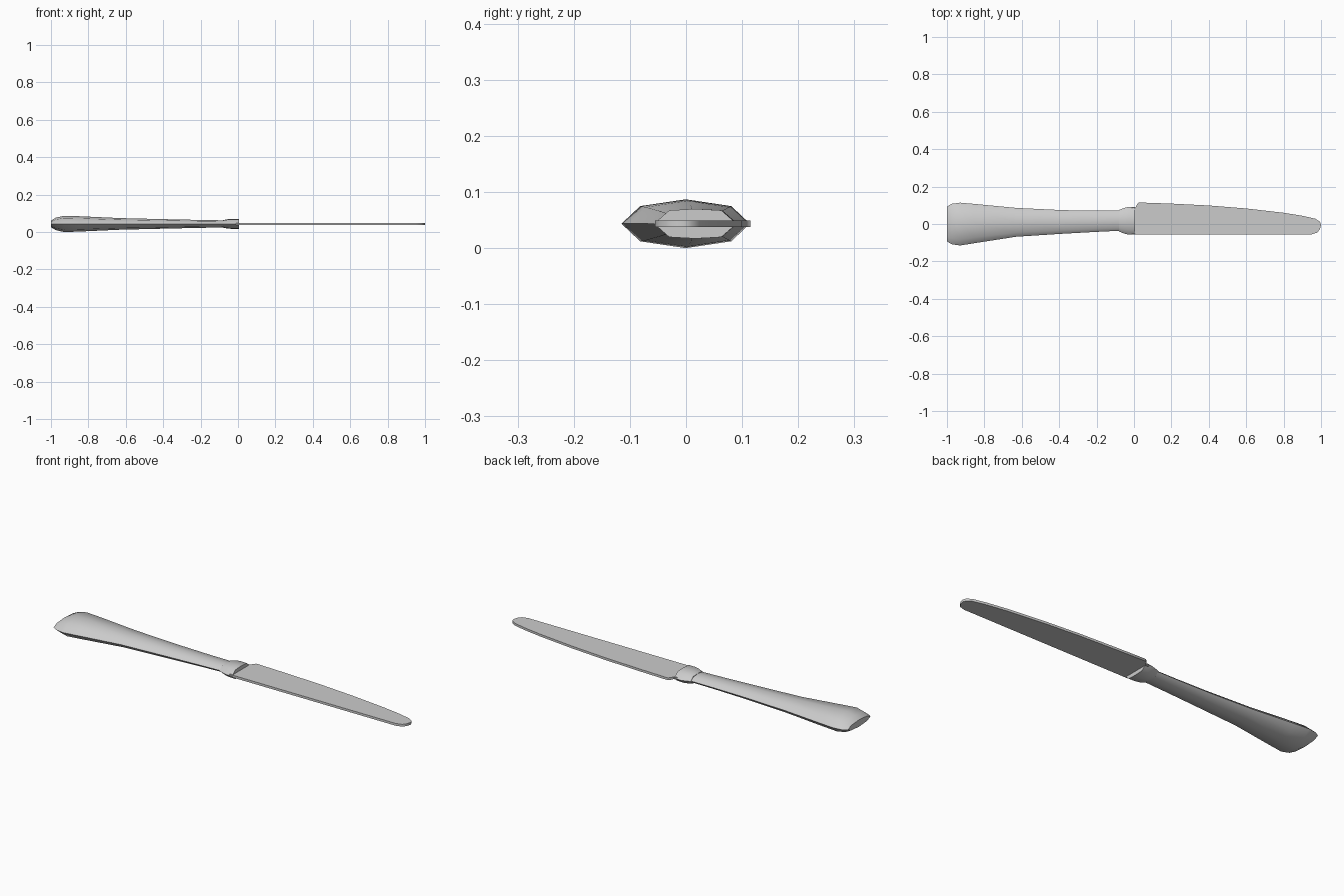
import bpy
import bmesh
import math

MID_Z = 0.0435

cube = bpy.data.objects.get("Cube")
if cube:
    bpy.data.objects.remove(cube, do_unlink=True)

steel = bpy.data.materials.new("brushed grey steel")
steel.use_nodes = True
steel.diffuse_color = (0.6, 0.6, 0.6, 1)
steel.node_tree.nodes["Principled BSDF"].inputs["Base Color"].default_value = (0.6, 0.6, 0.6, 1)


def finish(name, bm, angle):
    bmesh.ops.recalc_face_normals(bm, faces=bm.faces)
    mesh = bpy.data.meshes.new(name)
    bm.to_mesh(mesh)
    bm.free()
    mesh.materials.append(steel)
    obj = bpy.data.objects.new(name, mesh)
    bpy.context.collection.objects.link(obj)
    bpy.ops.object.select_all(action="DESELECT")
    obj.select_set(True)
    bpy.context.view_layer.objects.active = obj
    bpy.ops.object.shade_smooth_by_angle(angle=math.radians(angle))
    return obj


def loft(name, stations, corner_y, corner_z):
    """Eight-sided tube; each station is x, low y, high y, half height."""
    section = [(1, 0), (corner_y, corner_z), (0, 1), (-corner_y, corner_z),
               (-1, 0), (-corner_y, -corner_z), (0, -1), (corner_y, -corner_z)]
    bm = bmesh.new()
    rings = []
    for x, low, high, tall in stations:
        mid, half = (low + high) / 2, (high - low) / 2
        rings.append([bm.verts.new((x, mid + u * half, MID_Z + v * tall))
                      for u, v in section])
    for a, b in zip(rings, rings[1:]):
        for i in range(8):
            j = (i + 1) % 8
            bm.faces.new((a[i], a[j], b[j], b[i]))
    bm.faces.new(rings[0])
    bm.faces.new(rings[-1])
    return finish(name, bm, 45)


# Flared handle, narrowing to the neck
loft("handle", [
    (-1.0, -0.093, 0.093, 0.018),
    (-0.975, -0.108, 0.108, 0.033),
    (-0.93, -0.115, 0.114, 0.0435),
    (-0.85, -0.102, 0.107, 0.041),
    (-0.63, -0.068, 0.086, 0.031),
    (-0.38, -0.052, 0.074, 0.025),
    (-0.2, -0.042, 0.071, 0.021),
    (-0.07, -0.036, 0.071, 0.019),
], 0.71, 0.72)

# Collar between handle and blade
loft("bolster", [
    (-0.08, -0.04, 0.075, 0.02),
    (-0.055, -0.05, 0.085, 0.025),
    (-0.03, -0.057, 0.092, 0.0265),
    (0.006, -0.057, 0.09, 0.0265),
], 0.63, 0.9)

# Flat blade cut from its outline
outline = [(-0.01, -0.055), (0.95, -0.055), (0.98, -0.046), (0.994, -0.028),
           (1.0, -0.005), (0.994, 0.012), (0.97, 0.028), (0.9, 0.044),
           (0.8, 0.06), (0.6, 0.083), (0.4, 0.099), (0.2, 0.109),
           (0.027, 0.115), (0.018, 0.108), (0.008, 0.088), (-0.01, 0.088)]
bm = bmesh.new()
base = bm.faces.new([bm.verts.new((x, y, MID_Z - 0.006)) for x, y in outline])
out = bmesh.ops.extrude_face_region(bm, geom=[base])
top = [v for v in out["geom"] if isinstance(v, bmesh.types.BMVert)]
bmesh.ops.translate(bm, verts=top, vec=(0, 0, 0.012))
if not any(len(f.verts) == len(outline) and f.calc_center_median().z < MID_Z for f in bm.faces):
    bm.faces.new([v for v in bm.verts if v.co.z < MID_Z])
finish("blade", bm, 40)
